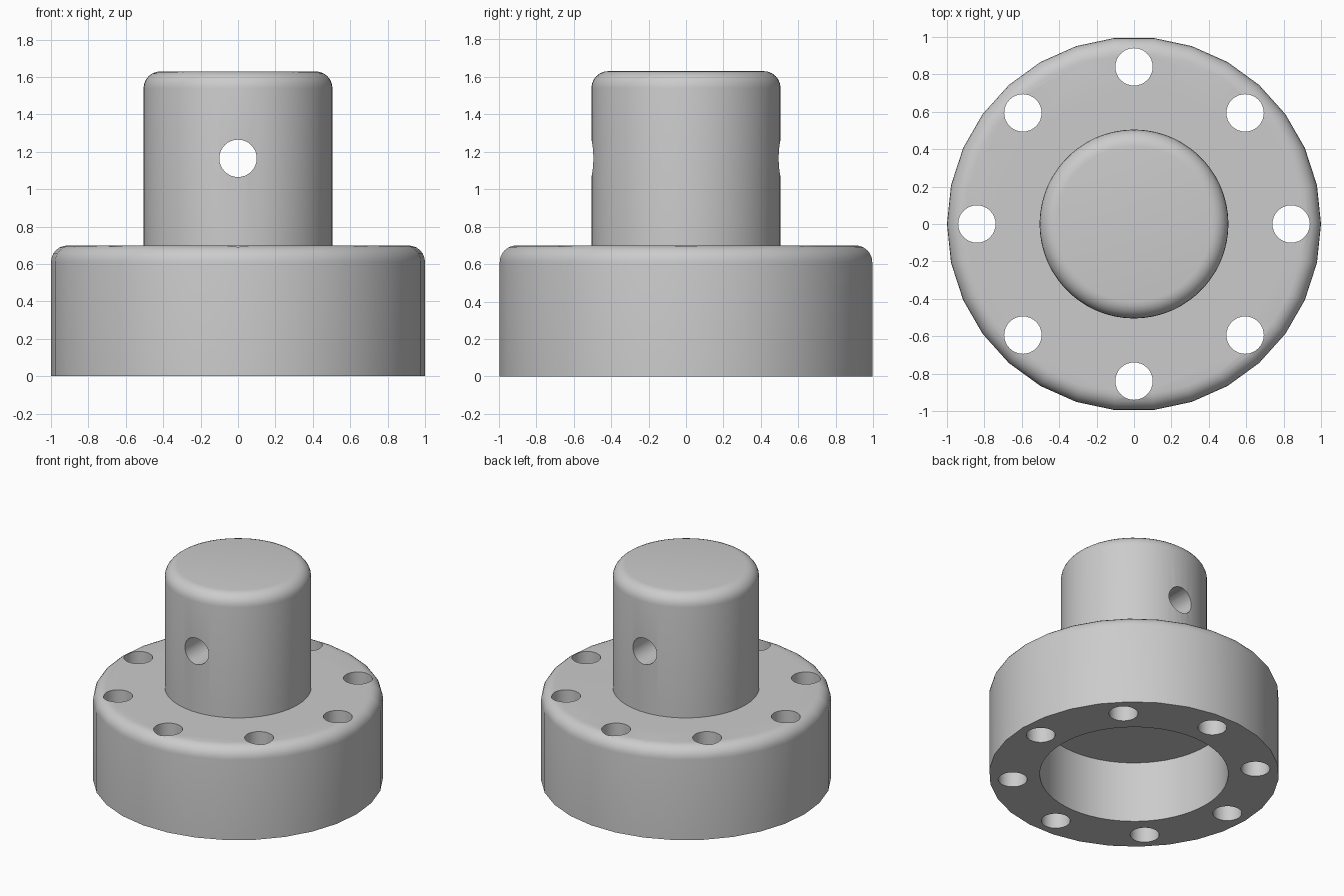
import bpy, bmesh
from math import cos, sin, pi, radians
from mathutils import Matrix, Vector

cube = bpy.data.objects.get("Cube")
if cube:
    bpy.data.objects.remove(cube, do_unlink=True)

metal = bpy.data.materials.new("plain grey")
metal.use_nodes = True
grey = (0.6, 0.6, 0.6, 1)
metal.diffuse_color = grey
metal.node_tree.nodes["Principled BSDF"].inputs["Base Color"].default_value = grey


def add_object(name, bm):
    bmesh.ops.recalc_face_normals(bm, faces=bm.faces)
    mesh = bpy.data.meshes.new(name)
    bm.to_mesh(mesh)
    bm.free()
    mesh.materials.append(metal)
    ob = bpy.data.objects.new(name, mesh)
    bpy.context.collection.objects.link(ob)
    return ob


def fillet(radius, top, size, steps=6):
    """Quarter-round profile from the side wall up to the top face."""
    angles = [pi / 2 * i / steps for i in range(steps + 1)]
    return [(radius - size + size * cos(a), top - size + size * sin(a)) for a in angles]


def lathe(name, profile, segments):
    """Turn a profile of (radius, height) into a closed solid, capping both ends."""
    bm = bmesh.new()
    rings = []
    for r, z in profile:
        rings.append([bm.verts.new((r * cos(2 * pi * i / segments),
                                    r * sin(2 * pi * i / segments), z))
                      for i in range(segments)])
    for low, high in zip(rings, rings[1:]):
        for i in range(segments):
            j = (i + 1) % segments
            bm.faces.new((low[i], low[j], high[j], high[i]))
    bm.faces.new(rings[0][::-1])
    bm.faces.new(rings[-1])
    return add_object(name, bm)


def drill(target, places, radius, depth, segments, tilt=0):
    """Cut round holes through the target at the given centres."""
    bm = bmesh.new()
    for place in places:
        matrix = Matrix.Translation(place) @ Matrix.Rotation(tilt, 4, 'X')
        bmesh.ops.create_cone(bm, cap_ends=True, segments=segments, radius1=radius,
                              radius2=radius, depth=depth, matrix=matrix)
    cutter = add_object("hole_cutter", bm)
    cutter.hide_render = True
    mod = target.modifiers.new("holes", 'BOOLEAN')
    mod.operation = 'DIFFERENCE'
    mod.solver = 'EXACT'
    mod.object = cutter
    bpy.context.view_layer.objects.active = target
    bpy.ops.object.modifier_apply(modifier=mod.name)
    bpy.data.objects.remove(cutter, do_unlink=True)


# Round flange with a rounded upper rim
flange = lathe("flange", [(1, 0)] + fillet(1, 0.7, 0.09), 30)

# Recess in the underside
drill(flange, [Vector((0, 0, 0))], 0.65, 0.93, 60)

# Ring of eight bolt holes
bolt_ring = [Vector((0.84 * cos(k * pi / 4), 0.84 * sin(k * pi / 4), 0.35)) for k in range(8)]
drill(flange, bolt_ring, 0.1, 1, 32)

# Boss on top with a pin hole from front to back
boss = lathe("boss", [(0.505, 0.69)] + fillet(0.505, 1.63, 0.09), 60)
drill(boss, [Vector((0, 0, 1.165))], 0.1, 2, 32, tilt=pi / 2)

# Smooth shading with sharp hole edges
for ob in (flange, boss):
    bpy.ops.object.select_all(action='DESELECT')
    ob.select_set(True)
    bpy.context.view_layer.objects.active = ob
    bpy.ops.object.shade_smooth_by_angle(angle=radians(35))
